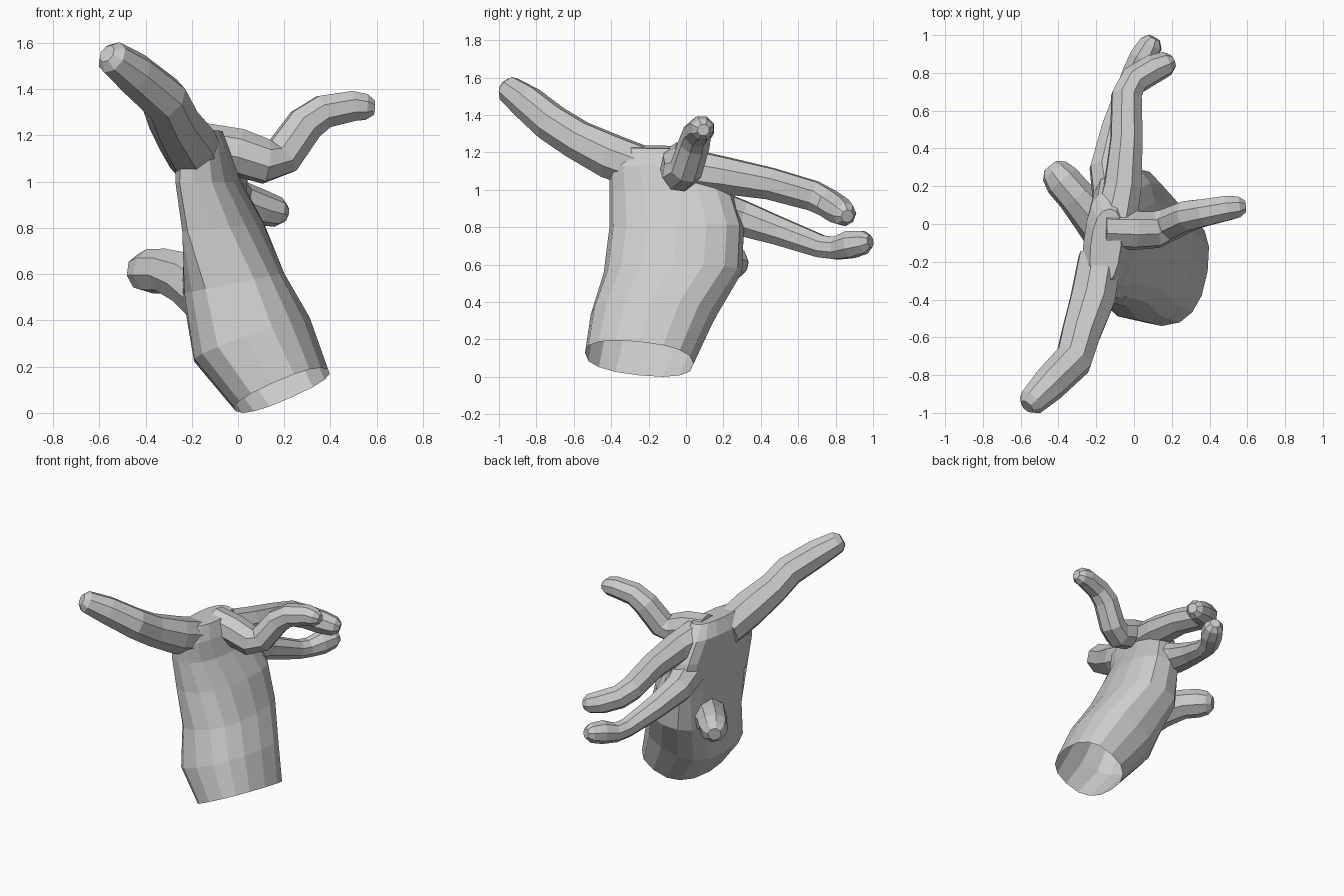
import bpy, bmesh, math
from mathutils import Vector

if "Cube" in bpy.data.objects:
    bpy.data.objects.remove(bpy.data.objects["Cube"])


def loft(name, rings):
    """Closed tube through rings that share one vertex count."""
    n = len(rings[0])
    verts = [p for r in rings for p in r]
    faces = [tuple(range(n))[::-1]]
    for i in range(len(rings) - 1):
        for k in range(n):
            a, b = i * n + k, i * n + (k + 1) % n
            faces.append((a, b, b + n, a + n))
    faces.append(tuple(range((len(rings) - 1) * n, len(rings) * n)))
    me = bpy.data.meshes.new(name)
    me.from_pydata(verts, [], faces)
    ob = bpy.data.objects.new(name, me)
    bpy.context.collection.objects.link(ob)
    return ob


def digit(name, path, sides=8):
    """Finger: rings across a path of (x, y, z, radius), with a rounded tip."""
    pts = [Vector(p[:3]) for p in path]
    rad = [p[3] for p in path]
    end = (pts[-1] - pts[-2]).normalized()
    pts.append(pts[-1] + end * 0.035)
    rad.append(rad[-1] * 0.55)
    rings, u = [], Vector((0.1, 0.2, 1))
    for i, p in enumerate(pts):
        t = (pts[min(i + 1, len(pts) - 1)] - pts[max(i - 1, 0)]).normalized()
        u = (u - t * u.dot(t)).normalized()
        v = t.cross(u)
        rings.append([p + rad[i] * (u * math.cos(a) + v * math.sin(a))
                      for a in (2 * math.pi * (k + 0.5) / sides for k in range(sides))])
    return loft(name, rings)


# Wrist and palm: centre x, y, z, half thickness, half width,
# tilt along x, tilt along y, skew, hollow of the palm side
sections = [
    (0.19, -0.25, 0.12, 0.20, 0.29, 0.45, -0.17, 0.15, 0.00),
    (0.06, -0.18, 0.34, 0.25, 0.33, 0.38, -0.08, 0.10, 0.00),
    (-0.03, -0.07, 0.58, 0.23, 0.37, 0.20, 0.00, 0.02, 0.02),
    (-0.10, -0.05, 0.82, 0.21, 0.36, 0.10, 0.00, 0.10, 0.09),
    (-0.15, -0.08, 1.02, 0.16, 0.33, 0.00, 0.00, 0.12, 0.06),
    (-0.16, -0.12, 1.16, 0.13, 0.29, -0.10, 0.00, 0.10, 0.02),
    (-0.15, -0.12, 1.25, 0.08, 0.20, -0.10, 0.00, 0.10, 0.00),
]
SIDES = 16
rings = []
for cx, cy, cz, hx, hy, tilt_x, tilt_y, skew, hollow in sections:
    ring = []
    for k in range(SIDES):
        a = 2 * math.pi * k / SIDES
        c, s = math.cos(a), math.sin(a)
        dy = hy * math.copysign(abs(s) ** 0.85, s)
        dx = hx * math.copysign(abs(c) ** 0.8, c) + skew * dy
        dx += hollow * max(0, -c) ** 2
        ring.append(Vector((cx + dx, cy + dy, cz + tilt_x * dx + tilt_y * dy)))
    rings.append(ring)
hand = loft("hand", rings)

# Fingers and thumb
digits = {
    "index_finger": [(-.18, -.18, 1.12, .12), (-.22, -.40, 1.20, .125), (-.28, -.58, 1.29, .11),
                     (-.32, -.72, 1.38, .105), (-.45, -.85, 1.49, .095), (-.545, -.945, 1.56, .075)],
    "middle_finger": [(-.16, -.03, 1.18, .10), (0, -.035, 1.15, .105), (.12, -.03, 1.11, .10),
                      (.19, 0, 1.13, .09), (.29, .045, 1.27, .085), (.37, .06, 1.325, .078),
                      (.50, .085, 1.35, .07), (.555, .09, 1.345, .06)],
    "ring_finger": [(-.10, 0, 1.13, .12), (-.06, .20, 1.10, .105), (-.04, .45, 1.055, .09),
                    (-.04, .68, .99, .085), (0, .76, .95, .08), (.10, .82, .91, .078),
                    (.175, .85, .89, .065)],
    "little_finger": [(-.10, .10, .93, .12), (-.14, .30, .87, .10), (-.10, .50, .80, .08),
                      (-.03, .72, .72, .065), (0, .80, .71, .065), (.05, .88, .73, .078),
                      (.09, .955, .742, .065)],
    "thumb": [(-.08, -.12, .50, .14), (-.21, .04, .60, .12), (-.31, .15, .635, .10),
              (-.38, .23, .635, .098), (-.42, .28, .63, .08)],
}
cutters = []
for name, path in digits.items():
    d = digit(name, path)
    cutters.append(d)
    m = hand.modifiers.new(name, 'BOOLEAN')
    m.operation, m.object, m.solver = 'UNION', d, 'EXACT'

# Fuse into one skin
dg = bpy.context.evaluated_depsgraph_get()
fused = bpy.data.meshes.new_from_object(hand.evaluated_get(dg))
hand.modifiers.clear()
hand.data = fused
for d in cutters:
    bpy.data.objects.remove(d)

# Open the wrist end
wx, wy, wz, _, _, tx, ty, _, _ = sections[0]
bm = bmesh.new()
bm.from_mesh(fused)
wrist = [f for f in bm.faces
         if all(abs(v.co.z - wz - tx * (v.co.x - wx) - ty * (v.co.y - wy)) < 0.002
                for v in f.verts)]
bmesh.ops.delete(bm, geom=wrist, context='FACES')
low = min(v.co.z for v in bm.verts)
bmesh.ops.translate(bm, verts=bm.verts, vec=(0, 0, -low))
bm.to_mesh(fused)
bm.free()
